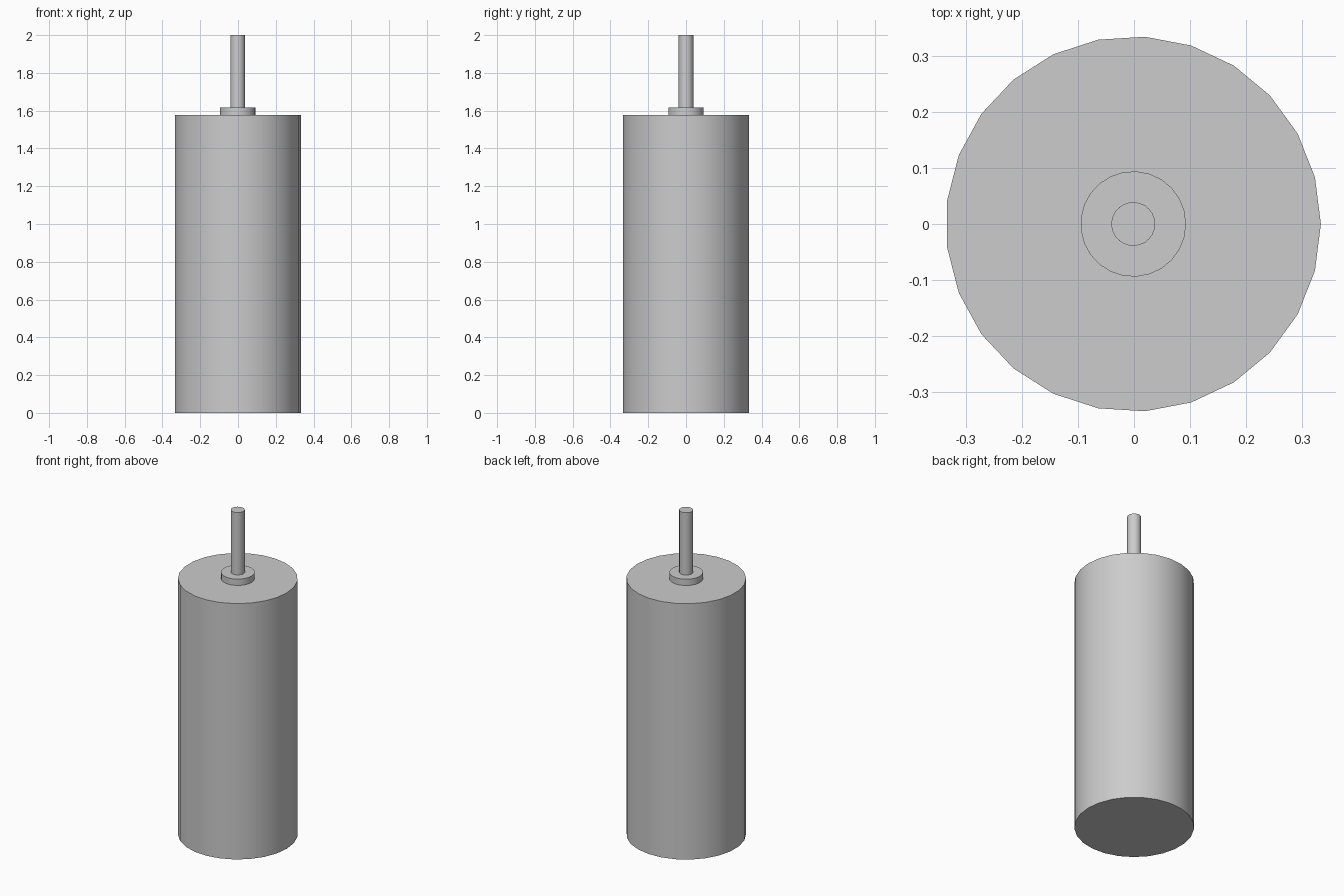
import bpy
import math

cube = bpy.data.objects.get("Cube")
if cube:
    bpy.data.objects.remove(cube, do_unlink=True)

SIDES = 25

# Single grey metal
grey = bpy.data.materials.new("grey_metal")
grey.use_nodes = True
colour = (0.604, 0.604, 0.604, 1)
grey.diffuse_color = colour
grey.node_tree.nodes["Principled BSDF"].inputs["Base Color"].default_value = colour


def cylinder(name, radius, bottom, top):
    """Upright capped cylinder with one corner pointing along +x."""
    bpy.ops.mesh.primitive_cylinder_add(
        vertices=SIDES, radius=radius, depth=top - bottom,
        location=(-0.0013, 0, (bottom + top) / 2),
        rotation=(0, 0, -math.pi / 2))
    obj = bpy.context.object
    obj.name = name
    bpy.ops.object.transform_apply(location=True, rotation=True, scale=True)
    obj.data.materials.append(grey)
    bpy.ops.object.shade_smooth_by_angle(angle=math.radians(30))
    return obj


# Motor can, bearing collar and output shaft
cylinder("motor_body", 0.3345, 0, 1.577)
cylinder("bearing_collar", 0.094, 1.577, 1.616)
cylinder("shaft", 0.039, 1.616, 2)
